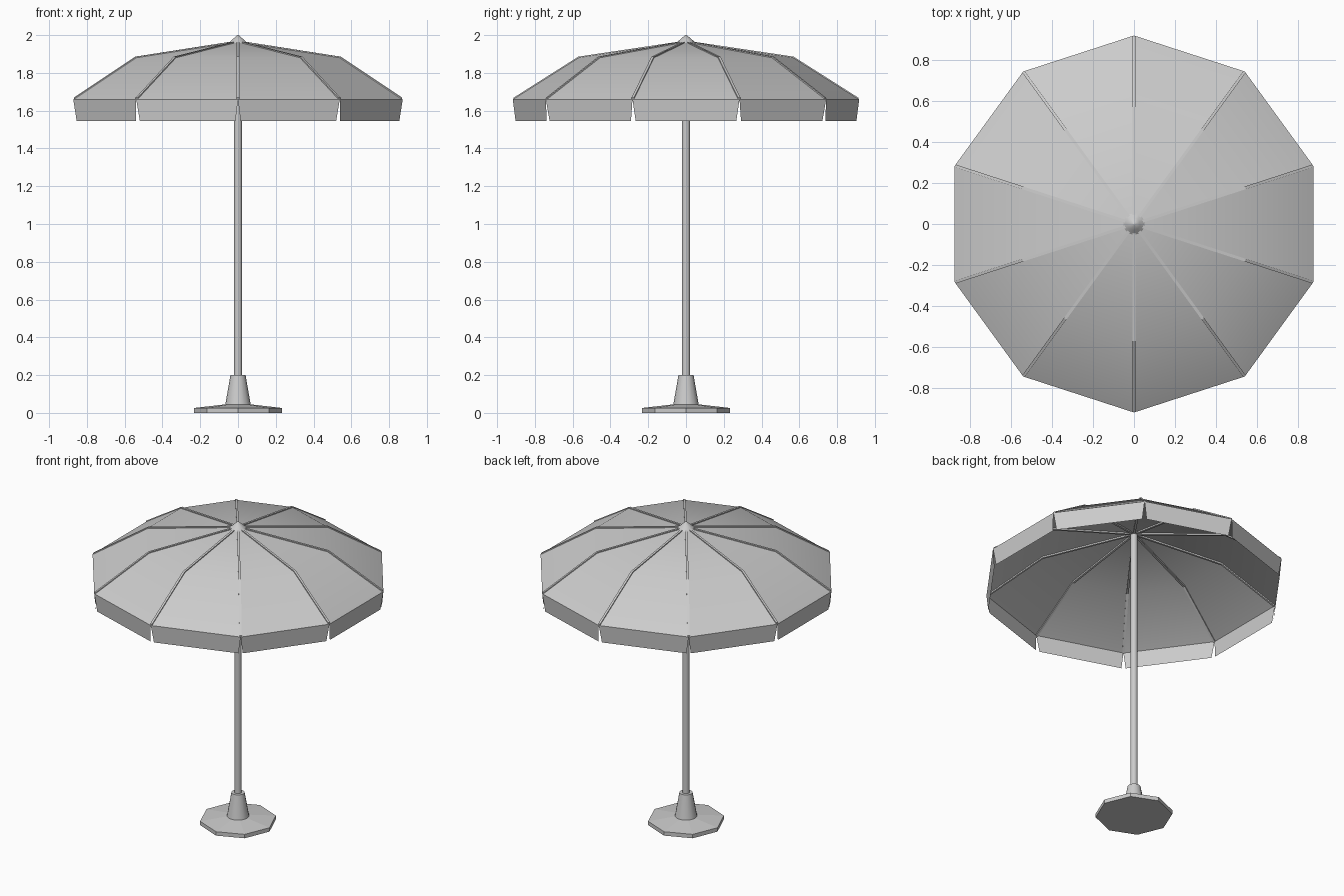
import bpy, bmesh
from math import sin, cos, pi, radians
from mathutils import Vector

if "Cube" in bpy.data.objects:
    bpy.data.objects.remove(bpy.data.objects["Cube"], do_unlink=True)

grey = bpy.data.materials.new("plain grey")
grey.use_nodes = True
grey.diffuse_color = (0.6, 0.6, 0.6, 1)
grey.node_tree.nodes["Principled BSDF"].inputs["Base Color"].default_value = grey.diffuse_color

SIDES = 10
CANOPY = [(0, 1.965), (0.57, 1.88), (0.917, 1.66)]  # radius, height


def finish(name, bm, smooth=None):
    mesh = bpy.data.meshes.new(name)
    bm.to_mesh(mesh)
    bm.free()
    mesh.materials.append(grey)
    obj = bpy.data.objects.new(name, mesh)
    bpy.context.collection.objects.link(obj)
    if smooth:
        bpy.ops.object.select_all(action='DESELECT')
        obj.select_set(True)
        bpy.context.view_layer.objects.active = obj
        bpy.ops.object.shade_smooth_by_angle(angle=radians(smooth))
    return obj


def ring_point(r, z, i, sides):
    a = 2 * pi * i / sides - pi / 2
    return Vector((r * cos(a), r * sin(a), z))


def lathe(name, profile, sides, smooth=None):
    """Revolve a bottom-to-top profile and close both ends."""
    bm = bmesh.new()
    rings = [[bm.verts.new(ring_point(r, z, i, sides)) for i in range(sides)]
             for r, z in profile]
    for low, high in zip(rings, rings[1:]):
        for i in range(sides):
            j = (i + 1) % sides
            bm.faces.new((low[i], low[j], high[j], high[i]))
    bm.faces.new(rings[0][::-1])
    bm.faces.new(rings[-1])
    return finish(name, bm, smooth)


# Stand and pole
lathe("base_plate", [(0.232, 0), (0.232, 0.026), (0.06, 0.046)], 8)
lathe("pole_socket", [(0.068, 0.04), (0.04, 0.2)], 16, 40)
lathe("pole", [(0.022, 0.04), (0.022, 1.96)], 10, 40)
lathe("finial", [(0.056, 1.955), (0.03, 1.978), (0.004, 2.0)], 10, 60)

# Canopy: separate panels keep the seams crisp
bm = bmesh.new()
for i in range(SIDES):
    top = bm.verts.new((0, 0, CANOPY[0][1]))
    a, b, c, d = [bm.verts.new(ring_point(r, z, k, SIDES))
                  for r, z in CANOPY[1:] for k in (i, i + 1)]
    bm.faces.new((top, a, b))
    bm.faces.new((a, c, d, b))
finish("canopy", bm, 30)

# Valance: one tapered flap hanging from each canopy edge
bm = bmesh.new()
for i in range(SIDES):
    r, z = CANOPY[-1]
    p, q = [ring_point(r, z, k, SIDES) for k in (i, i + 1)]
    along = (q - p).normalized()
    inward = -Vector((p.x + q.x, p.y + q.y, 0)).normalized()
    drop = inward * 0.01 + Vector((0, 0, 1.545 - z))
    flap = (p, p + drop + along * 0.017, q + drop - along * 0.017, q)
    bm.faces.new([bm.verts.new(v) for v in flap])
finish("valance", bm)

# Ribs: slim bent bars running through each seam
bm = bmesh.new()
for i in range(SIDES):
    side = ring_point(0.007, 0, i + SIDES / 4, SIDES)
    rows = []
    for r, z in [(0.02, 1.962), CANOPY[1], (0.912, 1.663)]:
        p = ring_point(r, z, i, SIDES)
        rows.append([bm.verts.new(p + side * s + Vector((0, 0, h)))
                     for s, h in ((-1, -0.01), (1, -0.01), (1, 0.006), (-1, 0.006))])
    for m, n in zip(rows, rows[1:]):
        for k in range(4):
            bm.faces.new((m[k], m[(k + 1) % 4], n[(k + 1) % 4], n[k]))
    bm.faces.new(rows[0])
    bm.faces.new(rows[-1])
bmesh.ops.recalc_face_normals(bm, faces=bm.faces)
finish("ribs", bm)
